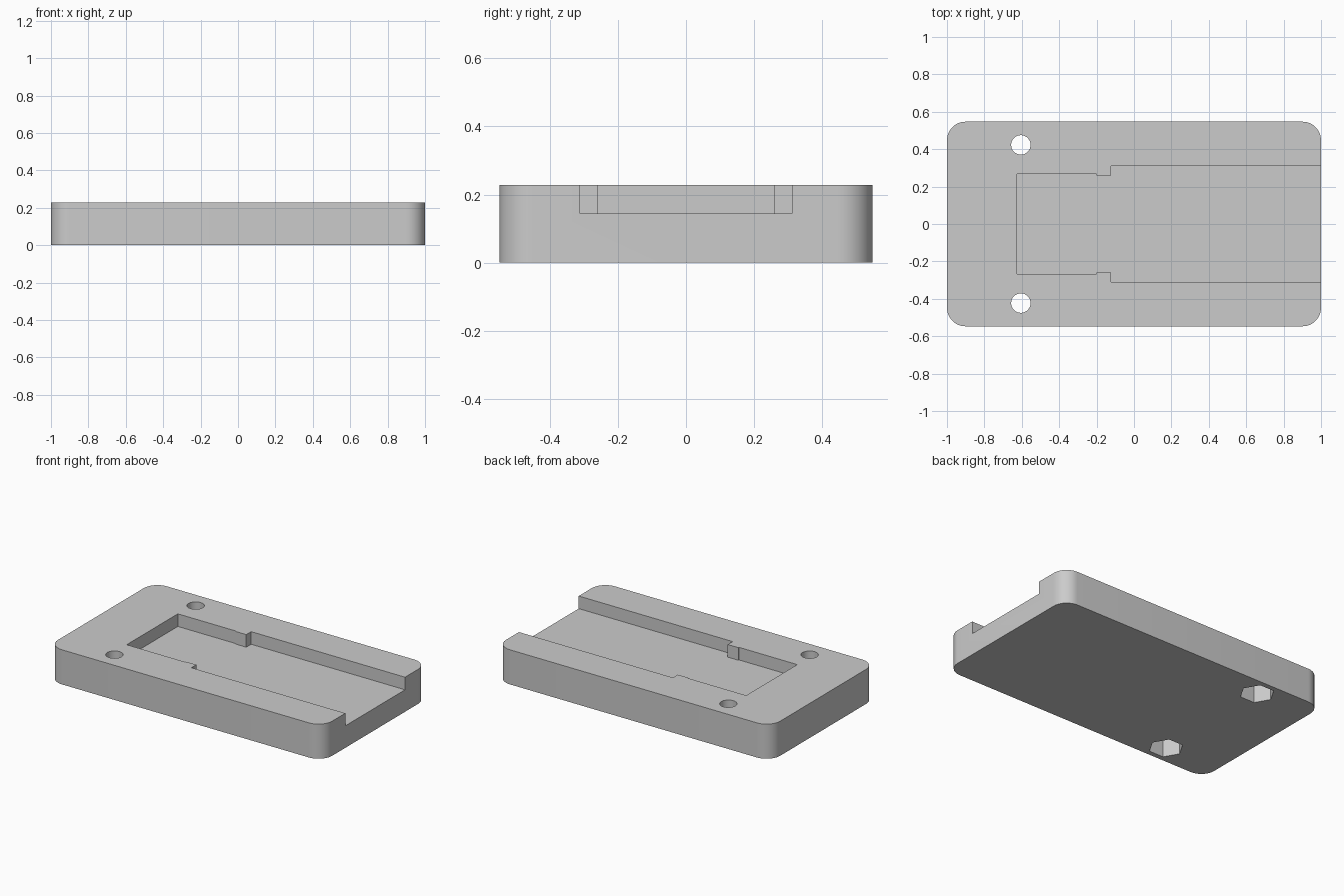
import bpy, bmesh, math

cube = bpy.data.objects.get("Cube")
if cube:
    bpy.data.objects.remove(cube, do_unlink=True)

HALF_X, HALF_Y, HEIGHT = 1.0, 0.547, 0.228
CORNER = 0.1
FLOOR = 0.145
HOLE_X, HOLE_Y = -0.605, 0.423
NUT_DEPTH = 0.14

grey = bpy.data.materials.new("matte_grey")
grey.use_nodes = True
colour = (0.6, 0.6, 0.6, 1)
grey.diffuse_color = colour
grey.node_tree.nodes["Principled BSDF"].inputs["Base Color"].default_value = colour


def prism(name, outline, z0, z1):
    """Extrude a counter-clockwise outline from z0 up to z1."""
    bm = bmesh.new()
    base = bm.faces.new([bm.verts.new((x, y, z0)) for x, y in outline])
    top = bmesh.ops.extrude_face_region(bm, geom=[base])["geom"]
    bmesh.ops.translate(bm, vec=(0, 0, z1 - z0),
                        verts=[v for v in top if isinstance(v, bmesh.types.BMVert)])
    bmesh.ops.recalc_face_normals(bm, faces=bm.faces)
    mesh = bpy.data.meshes.new(name)
    bm.to_mesh(mesh)
    bm.free()
    mesh.materials.append(grey)
    ob = bpy.data.objects.new(name, mesh)
    bpy.context.collection.objects.link(ob)
    return ob


def arc(cx, cy, r, start, sweep, steps):
    """Points along an arc, angles in degrees."""
    angles = [math.radians(start + sweep * i / steps) for i in range(steps + 1)]
    return [(cx + r * math.cos(a), cy + r * math.sin(a)) for a in angles]


def cut(body, cutter):
    mod = body.modifiers.new(cutter.name, "BOOLEAN")
    mod.operation = "DIFFERENCE"
    mod.solver = "EXACT"
    mod.object = cutter
    bpy.context.view_layer.objects.active = body
    bpy.ops.object.modifier_apply(modifier=mod.name)
    bpy.data.objects.remove(cutter, do_unlink=True)


# Rounded slab
outline = []
for quarter, (sx, sy) in enumerate([(1, 1), (-1, 1), (-1, -1), (1, -1)]):
    outline += arc(sx * (HALF_X - CORNER), sy * (HALF_Y - CORNER), CORNER,
                   90 * quarter, 90, 12)
body = prism("base_plate", outline, 0, HEIGHT)

# Stepped pocket, open at the left end
side = [(-0.625, 0.266), (-0.2, 0.266), (-0.2, 0.26),
        (-0.122, 0.26), (-0.122, 0.311), (1.2, 0.311)]
pocket = [(x, -y) for x, y in side] + side[::-1]
cut(body, prism("pocket_cutter", pocket, FLOOR, HEIGHT + 0.1))

# Screw holes with hexagonal nut recesses underneath
for s in (-1, 1):
    hole = arc(HOLE_X, s * HOLE_Y, 0.052, 0, 360, 32)[:-1]
    nut = arc(HOLE_X, s * HOLE_Y, 0.105, 0, 360, 6)[:-1]
    cut(body, prism("screw_hole_cutter", hole, -0.1, HEIGHT + 0.1))
    cut(body, prism("nut_recess_cutter", nut, -0.1, NUT_DEPTH))

# Smooth rounded corners and hole walls, keep the edges sharp
bpy.ops.object.select_all(action="DESELECT")
body.select_set(True)
bpy.context.view_layer.objects.active = body
bpy.ops.object.shade_smooth_by_angle(angle=math.radians(30))
